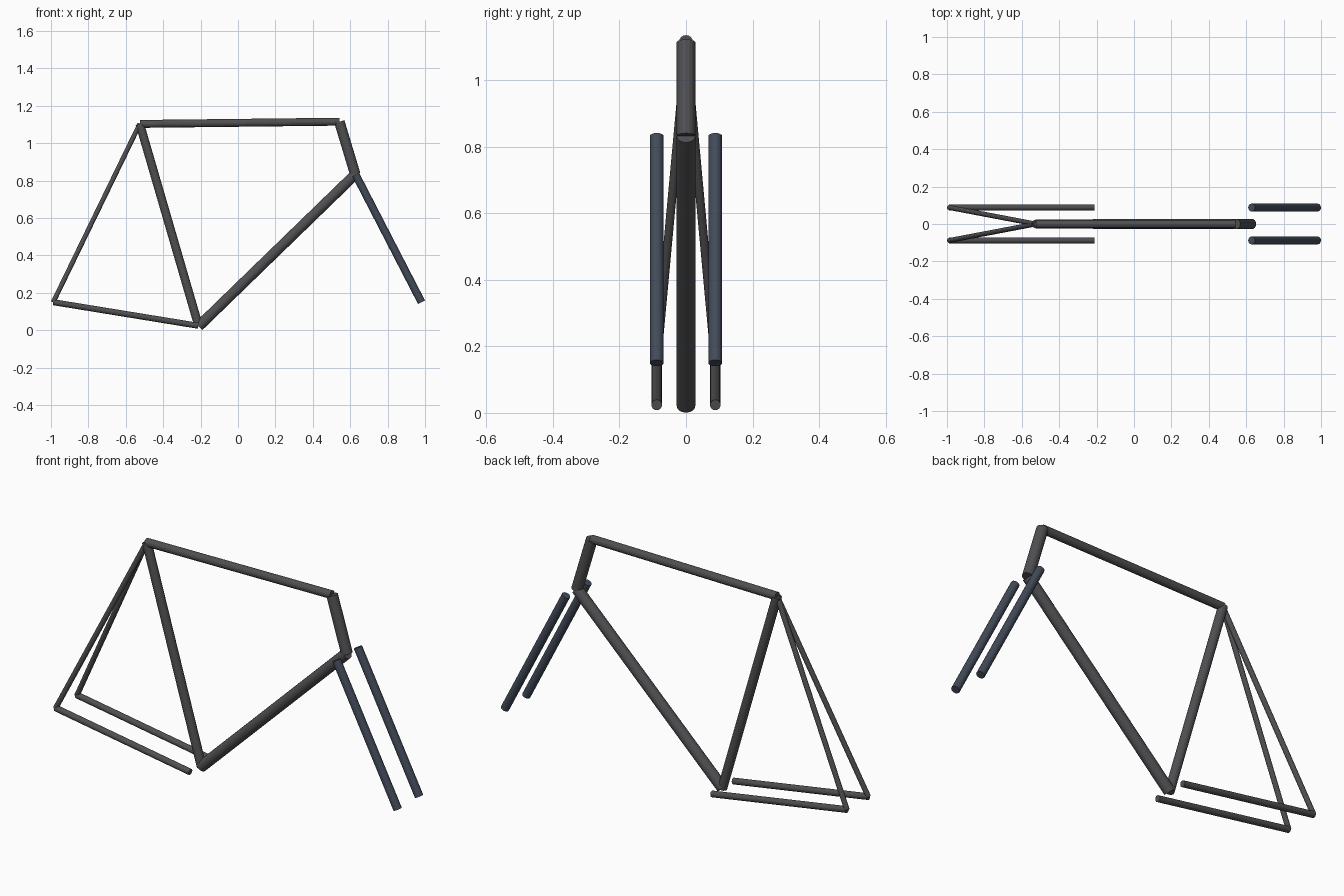
import bpy
from mathutils import Vector

if "Cube" in bpy.data.objects:
    bpy.data.objects.remove(bpy.data.objects["Cube"])


def material(name, rgb):
    m = bpy.data.materials.new(name)
    m.diffuse_color = (*rgb, 1)
    m.use_nodes = True
    m.node_tree.nodes["Principled BSDF"].inputs["Base Color"].default_value = m.diffuse_color
    return m


FRAME = material("frame_dark_grey", (0.08, 0.08, 0.085))
FORK = material("fork_blue_grey", (0.055, 0.07, 0.1))


def tube(name, a, b, r, mat=FRAME, sides=16):
    a, b = Vector(a), Vector(b)
    d = b - a
    bpy.ops.mesh.primitive_cylinder_add(
        vertices=sides, radius=r, depth=d.length, location=(a + b) / 2,
        rotation=d.to_track_quat('Z', 'Y').to_euler())
    ob = bpy.context.object
    ob.name = name
    ob.data.materials.append(mat)
    return ob


# Joints of the frame
bottom = (-0.21, 0, 0.021)
seat = (-0.525, 0, 1.103)
head_top = (0.542, 0, 1.115)
head_low = (0.627, 0, 0.833)

# Main triangle
tube("top_tube", seat, head_top, 0.021)
tube("seat_tube", bottom, seat, 0.023)
tube("down_tube", bottom, head_low, 0.028)
tube("head_tube", head_low, head_top, 0.028)

# Paired stays and fork blades
for side, s in (("right", -1), ("left", 1)):
    y = 0.088 * s
    axle = (-0.988, y, 0.15)
    tube("chain_stay_" + side, axle, (-0.213, y, 0.024), 0.016)
    tube("seat_stay_" + side, axle, seat, 0.013)
    tube("fork_blade_" + side, (0.629, y, 0.832), (0.981, y, 0.15), 0.021, FORK)
